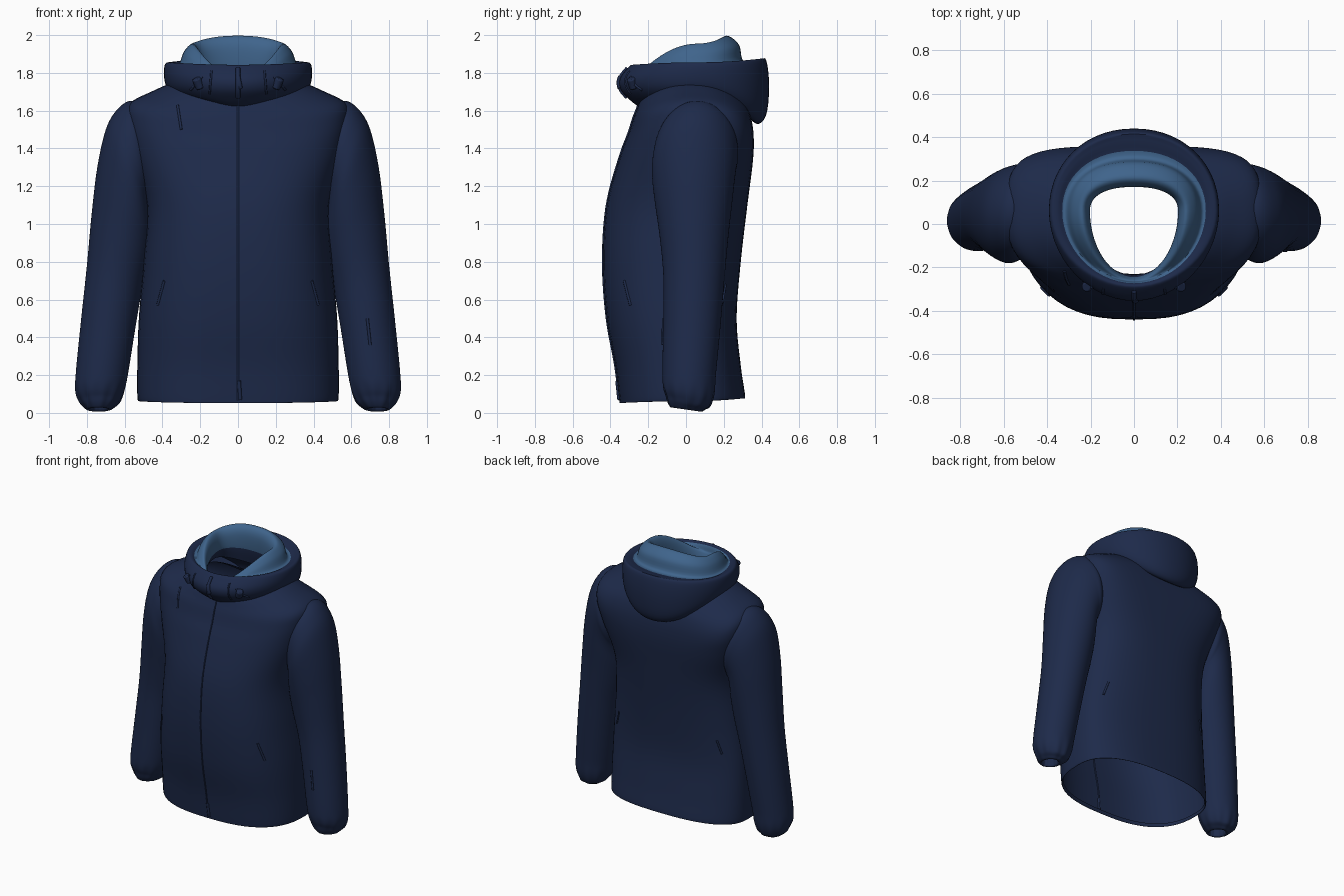
import bpy, bmesh, math
from mathutils import Vector
from mathutils.bvhtree import BVHTree

cube = bpy.data.objects.get("Cube")
if cube:
    bpy.data.objects.remove(cube)


def material(name, rgb):
    m = bpy.data.materials.new(name)
    m.use_nodes = True
    m.diffuse_color = (*rgb, 1)
    m.node_tree.nodes["Principled BSDF"].inputs["Base Color"].default_value = (*rgb, 1)
    return m


NAVY = material("navy fabric", (0.0125, 0.023, 0.068))
BLUE = material("blue lining", (0.050, 0.128, 0.262))
SEGS, STEPS = 56, 5


def refine(rows):
    """Catmull-Rom interpolation between the given section rows."""
    out = []
    for i in range(len(rows) - 1):
        a, b, c, d = (rows[max(0, min(len(rows) - 1, i + k))] for k in (-1, 0, 1, 2))
        for s in range(STEPS):
            t = s / STEPS
            out.append([0.5 * (2 * q + (r - p) * t + (2 * p - 5 * q + 4 * r - u) * t * t
                               + (3 * q - p - 3 * r + u) * t ** 3)
                        for p, q, r, u in zip(a, b, c, d)])
    return out + [list(rows[-1])]


def finish(ob, angle=40):
    bpy.ops.object.select_all(action='DESELECT')
    ob.select_set(True)
    bpy.context.view_layer.objects.active = ob
    bpy.ops.object.shade_smooth_by_angle(angle=math.radians(angle))
    return ob


def loft(name, rows, section, mats=(NAVY,), paint=None):
    """Skin the refined rows; paint(row position) picks the material."""
    bm = bmesh.new()
    rings = [[bm.verts.new(section(r, 2 * math.pi * j / SEGS)) for j in range(SEGS)]
             for r in refine(rows)]
    for i, (lo, hi) in enumerate(zip(rings, rings[1:])):
        for j in range(SEGS):
            k = (j + 1) % SEGS
            f = bm.faces.new((lo[j], lo[k], hi[k], hi[j]))
            f.material_index = paint(i / STEPS) if paint else 0
    bm.normal_update()
    tree = BVHTree.FromBMesh(bm)
    me = bpy.data.meshes.new(name)
    bm.to_mesh(me)
    bm.free()
    for m in mats:
        me.materials.append(m)
    ob = bpy.data.objects.new(name, me)
    bpy.context.collection.objects.link(ob)
    finish(ob)
    return tree


def oval(front_power, cy):
    """Section: half width, side z, front y, front z, back y, back z, back squareness."""
    def point(r, a):
        w, zm, yf, zf, yb, zb, back_power = r
        power = back_power if math.sin(a) > 0 else front_power
        c, s = (math.copysign(abs(v) ** (2 / power), v) for v in (math.cos(a), math.sin(a)))
        y = cy + s * (yb - cy if s > 0 else cy - yf)
        return w * c, y, zm + ((zb if s > 0 else zf) - zm) * s * s
    return point


def level(z, w, yf, yb, power=2.5):
    return w, z, yf, z, yb, z, power


# Torso: open shell, hem turned inwards and slightly higher at the back
torso_tree = loft("torso", [
    (0.52, 0.085, -0.34, 0.075, 0.30, 0.10, 2.5),
    (0.525, 0.062, -0.35, 0.052, 0.31, 0.078, 2.5),
    (0.533, 0.09, -0.355, 0.08, 0.312, 0.10, 2.5),
    level(0.25, 0.533, -0.375, 0.29),
    level(0.50, 0.525, -0.42, 0.268),
    level(0.80, 0.50, -0.44, 0.29),
    level(1.10, 0.485, -0.42, 0.325, 2.8),
    (0.555, 1.38, -0.35, 1.36, 0.355, 1.34, 3.6),
    (0.585, 1.55, -0.305, 1.48, 0.358, 1.47, 4.2),
    (0.57, 1.64, -0.28, 1.56, 0.345, 1.56, 3.8),
    (0.46, 1.70, -0.26, 1.61, 0.32, 1.63, 3),
    (0.34, 1.75, -0.245, 1.65, 0.27, 1.69, 2.5),
    (0.24, 1.765, -0.23, 1.68, 0.20, 1.72, 2.1)], oval(2.6, 0.03))

# Hood lying round the neck: drooping outer roll, then the raised lining
hood_tree = loft("hood_and_collar", [
    (0.29, 1.70, -0.25, 1.62, 0.30, 1.60, 2.1),
    (0.345, 1.69, -0.295, 1.655, 0.375, 1.53, 2.1),
    (0.38, 1.73, -0.345, 1.71, 0.425, 1.58, 2.1),
    (0.392, 1.79, -0.35, 1.77, 0.44, 1.73, 2.1),
    (0.385, 1.848, -0.30, 1.835, 0.425, 1.865, 2.1),
    (0.355, 1.855, -0.28, 1.84, 0.39, 1.872, 2.1),
    (0.315, 1.845, -0.27, 1.82, 0.305, 1.862, 2.2),
    (0.285, 1.915, -0.265, 1.79, 0.28, 1.95, 2.3),
    (0.24, 1.955, -0.26, 1.78, 0.215, 1.997, 2.3),
    (0.21, 1.91, -0.255, 1.77, 0.175, 1.95, 2.3),
    (0.205, 1.82, -0.245, 1.74, 0.175, 1.83, 2.3),
    (0.235, 1.755, -0.235, 1.68, 0.20, 1.72, 2.1)],
    oval(1.95, 0.06), (NAVY, BLUE), lambda i: int(5.5 <= i < 10))


# Sleeves: slanted sections from armhole to gathered, forward-tilted cuff
def sleeve_section(side):
    def point(r, a):
        xo, zo, xi, zi, yf, yb = r
        low = max(0, 1 - abs(zo + zi - 0.13) / 0.22)
        c, s = (v * (1 + 0.03 * low * math.cos(11 * a)) for v in (math.cos(a), math.sin(a)))
        y = (yf + yb) / 2 + s * (yb - yf) / 2
        return (side * ((xo + xi) / 2 + c * (xo - xi) / 2), y,
                (zo + zi) / 2 + c * (zo - zi) / 2 - 0.25 * low * y)
    return point


sleeve_rows = [
    (0.51, 1.645, 0.45, 1.14, -0.12, 0.25),
    (0.58, 1.65, 0.465, 1.11, -0.16, 0.275),
    (0.645, 1.60, 0.465, 1.08, -0.175, 0.27),
    (0.70, 1.50, 0.46, 1.03, -0.18, 0.26),
    (0.745, 1.30, 0.455, 0.95, -0.165, 0.245),
    (0.775, 1.05, 0.47, 0.83, -0.14, 0.225),
    (0.80, 0.78, 0.505, 0.67, -0.12, 0.205),
    (0.83, 0.50, 0.54, 0.47, -0.12, 0.185),
    (0.858, 0.22, 0.58, 0.22, -0.125, 0.16),
    (0.86, 0.12, 0.60, 0.12, -0.12, 0.15),
    (0.84, 0.062, 0.625, 0.062, -0.105, 0.125),
    (0.82, 0.035, 0.65, 0.035, -0.095, 0.10),
    (0.80, 0.018, 0.675, 0.018, -0.08, 0.08),
    (0.785, 0.03, 0.69, 0.03, -0.065, 0.06),
    (0.785, 0.10, 0.69, 0.10, -0.065, 0.06)]
sleeve_trees = {side: loft(label + "_sleeve", sleeve_rows, sleeve_section(side))
                for side, label in ((1, "left"), (-1, "right"))}


# Zips and cords: thin tubes laid on a surface, from the front (-1) or back (1)
def cord(name, tree, ends, face, radius, count=14):
    (x0, z0), (x1, z1) = ends
    pts = []
    for i in range(count + 1):
        t = i / count
        start = Vector((x0 + (x1 - x0) * t, 2 * face, z0 + (z1 - z0) * t))
        hit = tree.ray_cast(start, Vector((0, -face, 0)))[0]
        if hit:
            pts.append(hit)
    cu = bpy.data.curves.new(name, 'CURVE')
    cu.dimensions = '3D'
    cu.bevel_depth, cu.bevel_resolution, cu.use_fill_caps = radius, 1, True
    sp = cu.splines.new('POLY')
    sp.points.add(len(pts) - 1)
    for p, co in zip(sp.points, pts):
        p.co = (*co, 1)
    cu.materials.append(NAVY)
    bpy.context.collection.objects.link(bpy.data.objects.new(name, cu))


cord("front_zip", torso_tree, ((0, 0.065), (0, 1.64)), -1, 0.006, 40)
cord("front_zip_pull", torso_tree, ((0.012, 0.07), (0.006, 0.17)), -1, 0.010)
cord("collar_zip", hood_tree, ((0, 1.67), (0, 1.825)), -1, 0.012)
cord("collar_zip_pull", hood_tree, ((0.012, 1.72), (0, 1.78)), -1, 0.014)
cord("chest_zip", torso_tree, ((-0.32, 1.63), (-0.30, 1.50)), -1, 0.007)
for side, label in ((1, "left"), (-1, "right")):
    cord(label + "_pocket_zip", torso_tree, ((side * 0.425, 0.57), (side * 0.39, 0.70)), -1, 0.008)
    cord(label + "_vent_zip", torso_tree, ((side * 0.43, 0.58), (side * 0.40, 0.68)), 1, 0.007)
    cord(label + "_collar_seam", hood_tree, ((side * 0.15, 1.69), (side * 0.14, 1.81)), -1, 0.006)
cord("sleeve_zip", sleeve_trees[1], ((0.70, 0.36), (0.685, 0.50)), -1, 0.008)

# Drawstring toggles on the hood ends
for side, label in ((1, "left"), (-1, "right")):
    hit = hood_tree.ray_cast(Vector((side * 0.21, -2, 1.745)), Vector((0, 1, 0)))[0]
    bpy.ops.mesh.primitive_cylinder_add(vertices=16, radius=0.024, depth=0.06, location=hit,
                                        rotation=(0.3, side * 0.4, 0))
    toggle = bpy.context.object
    toggle.name = label + "_toggle"
    toggle.data.materials.append(NAVY)
    bevel = toggle.modifiers.new("soft_edge", 'BEVEL')
    bevel.width, bevel.segments = 0.008, 2
    finish(toggle)
    cord(label + "_drawstring", hood_tree, ((side * 0.19, 1.78), (side * 0.25, 1.71)), -1, 0.007)
